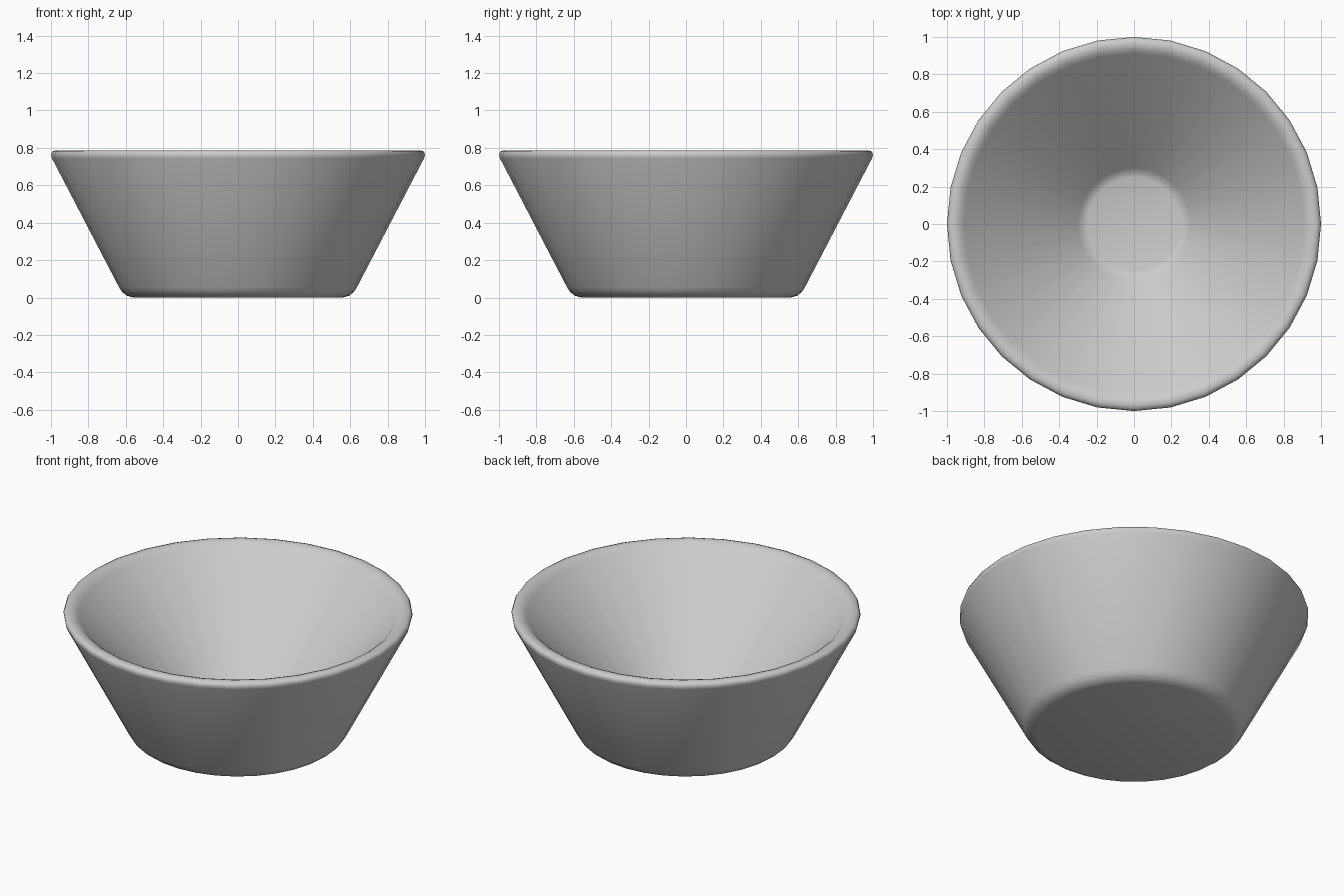
import bpy, bmesh, math

if "Cube" in bpy.data.objects:
    bpy.data.objects.remove(bpy.data.objects["Cube"])

SIDES = 32

# Bowl profile (radius, height): underside, outer wall, rounded rim, inner cone, floor
profile = [
    (0.0, 0.0), (0.56, 0.0), (0.595, 0.01), (0.62, 0.03), (0.636, 0.055),
    (0.995, 0.745), (1.0, 0.765), (0.993, 0.78), (0.975, 0.787),
    (0.955, 0.787), (0.935, 0.78), (0.91, 0.762),
    (0.30, 0.125), (0.275, 0.107), (0.25, 0.10), (0.0, 0.10),
]

bm = bmesh.new()
verts = [bm.verts.new((r, 0, z)) for r, z in profile]
edges = [bm.edges.new(pair) for pair in zip(verts, verts[1:])]
bmesh.ops.spin(bm, geom=verts + edges, cent=(0, 0, 0), axis=(0, 0, 1),
               angle=2 * math.pi, steps=SIDES, use_merge=True)
bmesh.ops.remove_doubles(bm, verts=bm.verts, dist=1e-4)
bmesh.ops.recalc_face_normals(bm, faces=bm.faces)

mesh = bpy.data.meshes.new("bowl")
bm.to_mesh(mesh)
bm.free()
bowl = bpy.data.objects.new("bowl", mesh)
bpy.context.collection.objects.link(bowl)

# Smooth shading all round
for poly in mesh.polygons:
    poly.use_smooth = True
